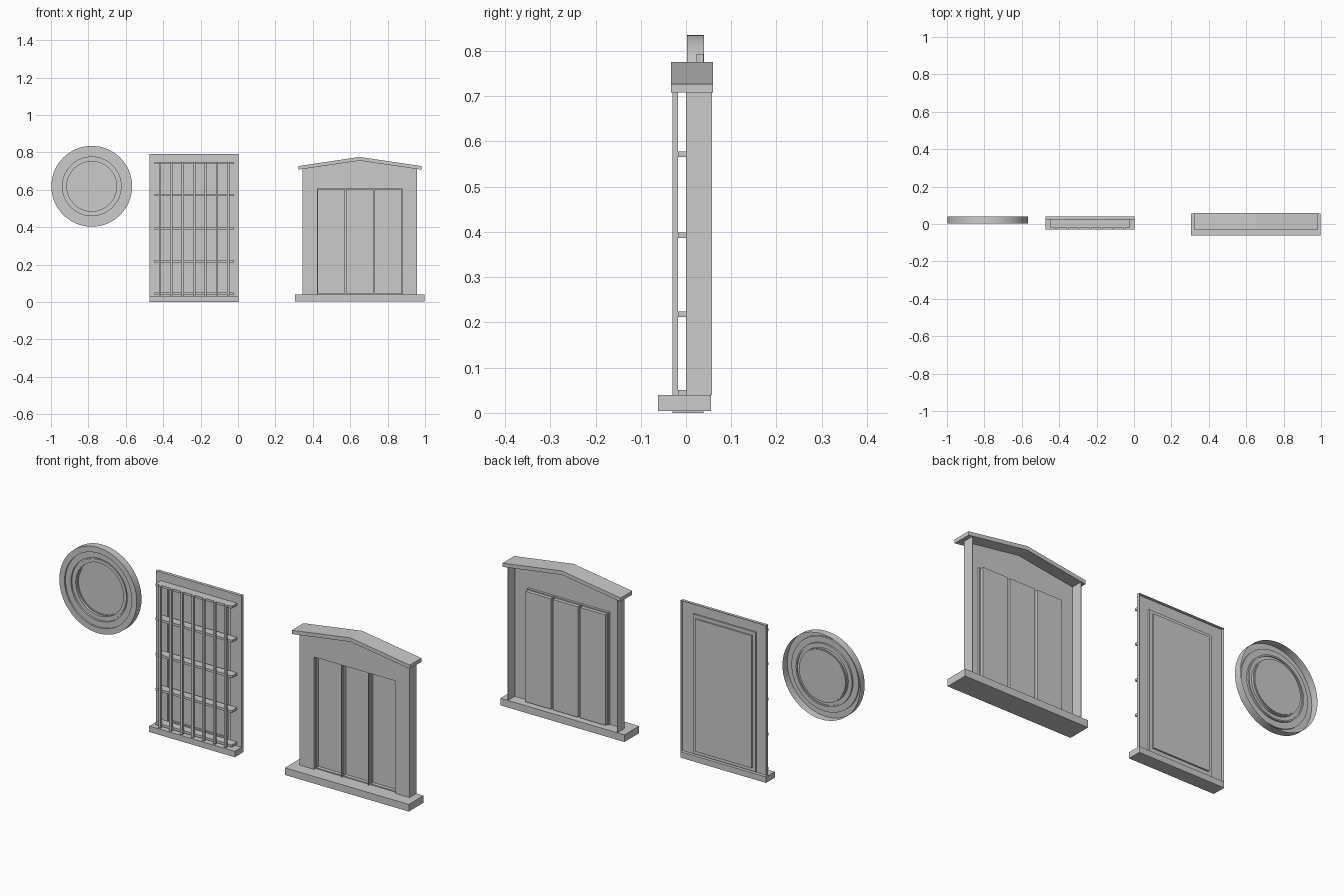
import bpy, bmesh, math

cube = bpy.data.objects.get("Cube")
if cube:
    bpy.data.objects.remove(cube, do_unlink=True)

grey = bpy.data.materials.new("light_grey")
grey.use_nodes = True
grey.diffuse_color = (0.6, 0.6, 0.6, 1)
grey.node_tree.nodes["Principled BSDF"].inputs["Base Color"].default_value = (0.6, 0.6, 0.6, 1)


def finish(name, bm, smooth=False):
    mesh = bpy.data.meshes.new(name)
    bm.to_mesh(mesh)
    bm.free()
    mesh.materials.append(grey)
    ob = bpy.data.objects.new(name, mesh)
    bpy.context.collection.objects.link(ob)
    if smooth:
        bpy.ops.object.select_all(action='DESELECT')
        bpy.context.view_layer.objects.active = ob
        ob.select_set(True)
        bpy.ops.object.shade_smooth_by_angle(angle=math.radians(30))
    return ob


def rect(x0, x1, z0, z1, inset=0):
    return [(x0 + inset, z0 + inset), (x1 - inset, z0 + inset),
            (x1 - inset, z1 - inset), (x0 + inset, z1 - inset)]


def circle(cx, cz, r, n=64):
    return [(cx + r * math.cos(2 * math.pi * i / n),
             cz + r * math.sin(2 * math.pi * i / n)) for i in range(n)]


def shell(name, loops, cap=True, cap_first=False, smooth=False):
    """Bridge matching (outline, y) loops in order; optionally cap the ends."""
    bm = bmesh.new()
    rings = [[bm.verts.new((x, y, z)) for x, z in pts] for pts, y in loops]
    for a, b in zip(rings, rings[1:]):
        n = len(a)
        for i in range(n):
            j = (i + 1) % n
            bm.faces.new((a[i], a[j], b[j], b[i]))
    if cap:
        bm.faces.new(rings[-1])
    if cap_first:
        bm.faces.new(rings[0][::-1])
        bmesh.ops.recalc_face_normals(bm, faces=bm.faces)
    return finish(name, bm, smooth)


def prism(name, outline, y0, y1):
    return shell(name, [(outline, y0), (outline, y1)], cap_first=True)


def box(name, x0, x1, y0, y1, z0, z1):
    return prism(name, rect(x0, x1, z0, z1), y0, y1)


def sheet(name, outlines, y):
    bm = bmesh.new()
    for pts in outlines:
        bm.faces.new([bm.verts.new((x, y, z)) for x, z in pts])
    return finish(name, bm)


# Round window: stepped ring shell with a recessed pane
steps = [(0.216, 0.04), (0.216, 0.002), (0.187, 0.002), (0.187, 0.01), (0.157, 0.01),
         (0.157, 0.019), (0.15, 0.019), (0.15, 0.014), (0.133, 0.014),
         (0.133, 0.026), (0.128, 0.026), (0.128, 0.03)]
shell("round_window", [(circle(-0.782, 0.619, r), y) for r, y in steps], smooth=True)

# Barred window: frame with a two-step recessed pane
outer = rect(-0.474, 0.003, 0.03, 0.793)
opening = (-0.41, -0.06, 0.035, 0.738)
shell("barred_window_frame", [
    (outer, 0.039), (outer, 0.023),
    (rect(*opening), 0.023), (rect(*opening), 0.031),
    (rect(*opening, 0.018), 0.031), (rect(*opening, 0.018), 0.039)])
box("barred_window_sill", -0.474, 0.003, -0.03, 0.039, 0, 0.03)

# Grille: deep crossbars behind slim uprights
mid = -0.2345
for i, z in enumerate((0.045, 0.218, 0.393, 0.572, 0.744)):
    box(f"grille_crossbar_{i + 1}", mid - 0.213, mid + 0.213, -0.018, 0.023, z - 0.006, z + 0.006)
for i in range(7):
    x = mid + (i - 3) * 0.061
    box(f"grille_upright_{i + 1}", x - 0.006, x + 0.006, -0.03, -0.018, 0.035, 0.75)

# Gabled window: open-backed wall with three recessed panes
left, right, peak = 0.345, 0.955, 0.65
pane_w, gap, pane_x, base, head = 0.15, 0.002, 0.424, 0.04, 0.607
gable = [(left, base), (right, base), (right, 0.712), (peak, 0.757), (left, 0.712)]
starts = [pane_x + i * (pane_w + gap) for i in range(3)]
edges = [left] + [e for s in starts for e in (s, s + pane_w)] + [right]
piers = [rect(edges[i], edges[i + 1], base, head) for i in range(0, len(edges), 2)]
top = [(left, head), (right, head)] + gable[2:]
sheet("gabled_wall_front", piers + [top], 0)
for name, x in (("right", left), ("left", right)):
    box(f"gabled_wall_{name}_side", x - 0.001, x + 0.001, 0, 0.057, base, 0.712)
for i, s in enumerate(starts):
    r = (s, s + pane_w, base, head)
    shell(f"gabled_pane_{i + 1}", [
        (rect(*r), 0), (rect(*r), 0.012),
        (rect(*r, 0.005), 0.012), (rect(*r, 0.005), 0.03)])
box("gabled_window_sill", 0.305, 0.996, -0.062, 0.055, 0.004, base)

# Pitched cap over the gabled window
prism("gabled_roof", [(0.323, 0.708), (peak, 0.756), (0.981, 0.708),
                      (0.981, 0.727), (peak, 0.776), (0.323, 0.727)], -0.033, 0.06)
